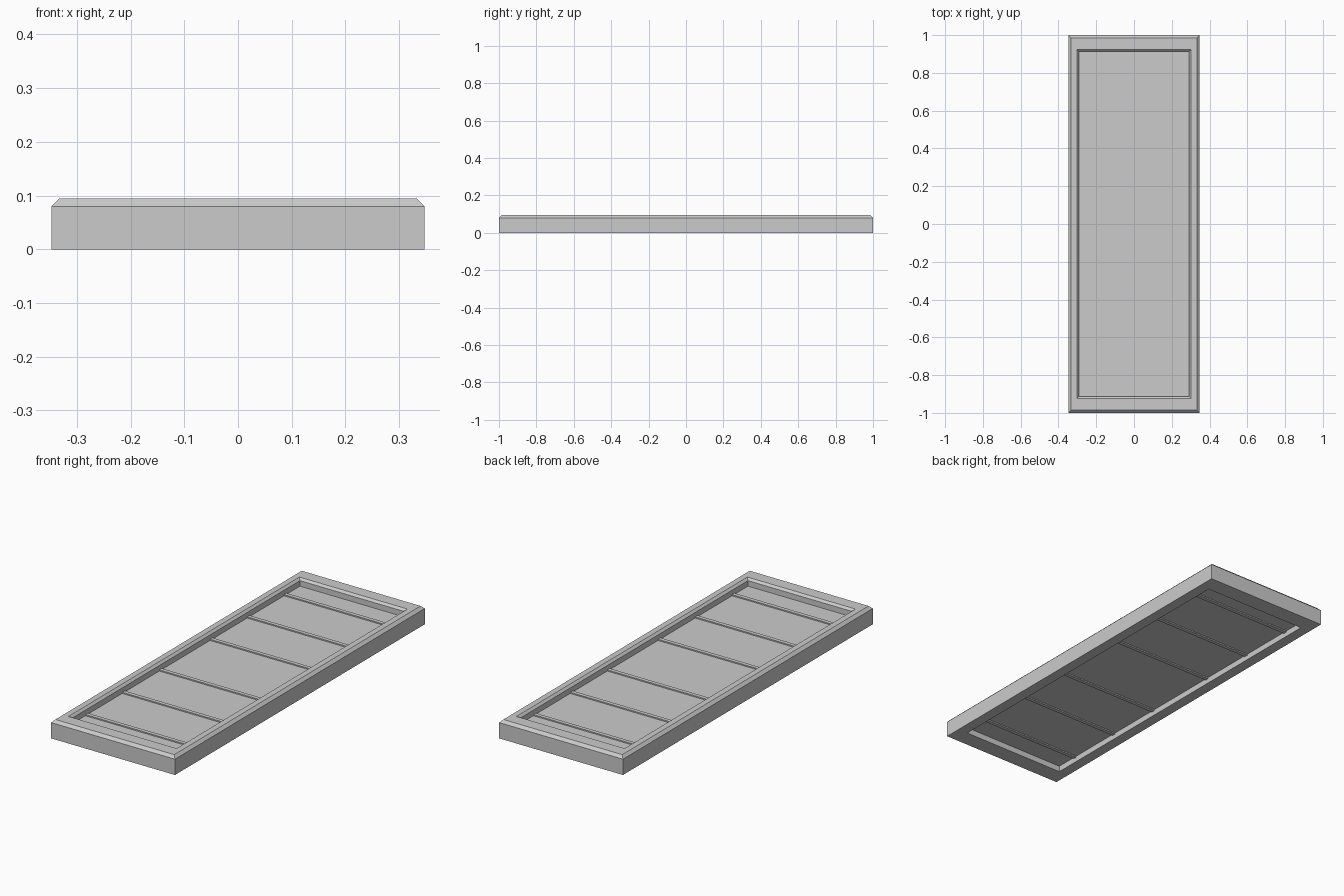
import bpy, bmesh

if "Cube" in bpy.data.objects:
    bpy.data.objects.remove(bpy.data.objects["Cube"])

def loop(bm, hx, hy, z):
    return [bm.verts.new((sx * hx, sy * hy, z)) for sx, sy in ((-1, -1), (1, -1), (1, 1), (-1, 1))]

def finish(name, bm):
    bmesh.ops.recalc_face_normals(bm, faces=bm.faces)
    me = bpy.data.meshes.new(name)
    bm.to_mesh(me)
    bm.free()
    ob = bpy.data.objects.new(name, me)
    bpy.context.collection.objects.link(ob)
    return ob

def box(name, x, y, z0, z1, cy=0):
    bm = bmesh.new()
    bmesh.ops.create_cube(bm, size=1)
    for v in bm.verts:
        v.co = (v.co.x * x, v.co.y * y + cy, (z0 + z1) / 2 + v.co.z * (z1 - z0))
    return finish(name, bm)

# frame: chamfered cross-section swept round a rectangle
profile = [(0.347, 1.0, 0), (0.347, 1.0, 0.08), (0.333, 0.986, 0.094),
           (0.303, 0.924, 0.094), (0.292, 0.913, 0.083), (0.292, 0.913, 0)]
bm = bmesh.new()
rings = [loop(bm, *p) for p in profile]
for i, a in enumerate(rings):
    b = rings[(i + 1) % len(rings)]
    for k in range(4):
        n = (k + 1) % 4
        bm.faces.new((a[k], a[n], b[n], b[k]))
finish("frame", bm)

# recessed panel
box("panel", 0.59, 1.832, 0.03, 0.055)

# cross bars standing slightly proud on both sides of the panel
for i, y in enumerate((-0.795, -0.5, -0.203, 0.203, 0.5, 0.795)):
    box(f"cross_bar_{i + 1}", 0.588, 0.02, 0.024, 0.061, y)
